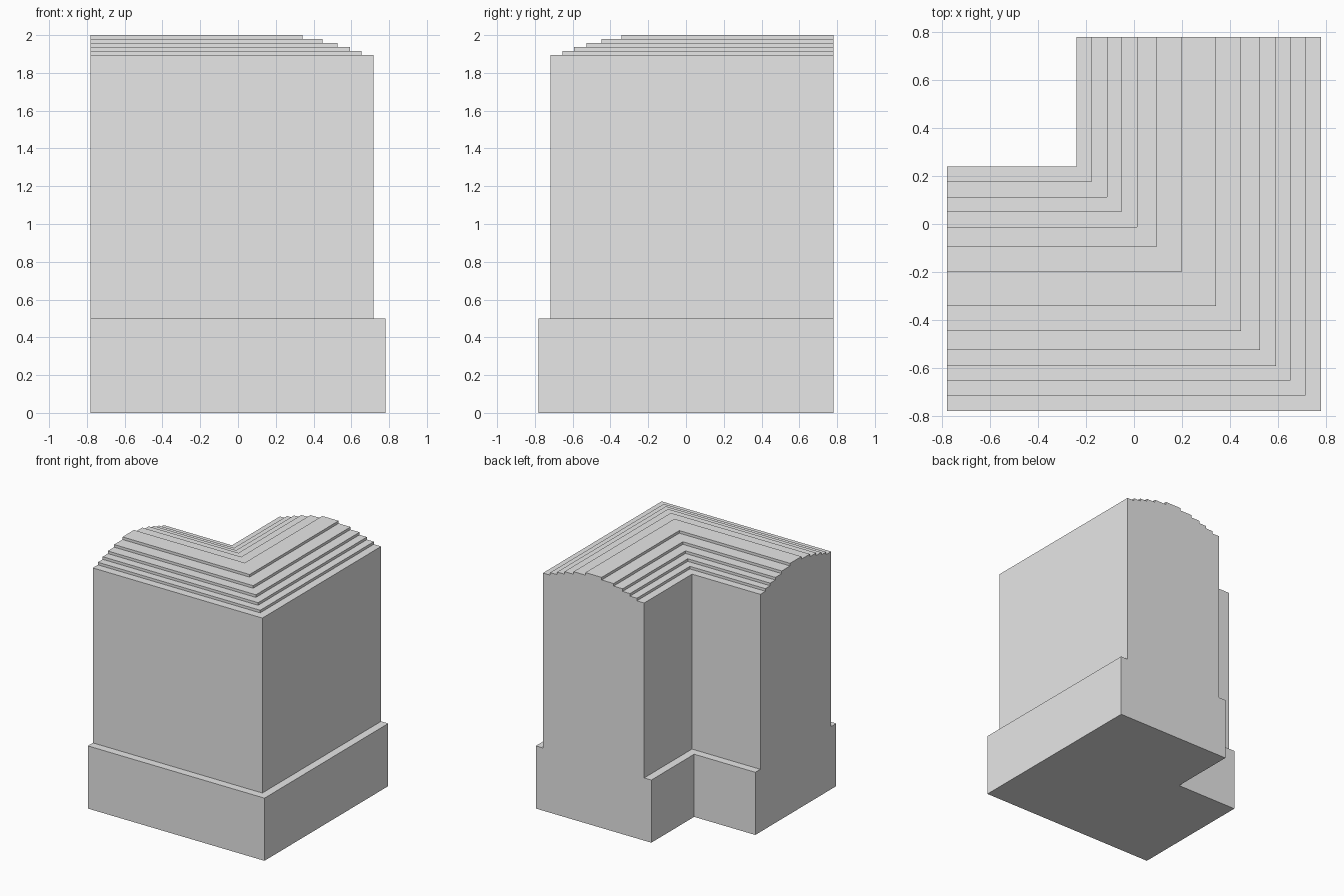
import bpy
import bmesh

cube = bpy.data.objects.get("Cube")
if cube:
    bpy.data.objects.remove(cube, do_unlink=True)

HALF = 0.78      # half of the footprint
MID = 0.27       # offset of the wall's centre line from the middle
LEDGE, EAVES, TOP = 0.5, 1.896, 2.0

# Half widths of the plinth, the wall and the shrinking roof steps
PLINTH, WALL = 0.51, 0.447
STEPS = [0.383, 0.322, 0.257, 0.177, 0.072]

# Outer half of the cross-section, from the ground up
rise = (TOP - EAVES) / len(STEPS)
half = [(PLINTH, 0), (PLINTH, LEDGE), (WALL, LEDGE), (WALL, EAVES)]
for i, width in enumerate(STEPS):
    half += [(width, EAVES + rise * i), (width, EAVES + rise * (i + 1))]

# Mirror it into a closed cross-section
section = half + [(-w, z) for w, z in reversed(half)]


def corner_sweep(name, section, material):
    """Sweep a cross-section around a mitred right-angle corner."""
    bm = bmesh.new()
    stations = (
        lambda w: (-HALF, -MID - w),
        lambda w: (MID + w, -MID - w),
        lambda w: (MID + w, HALF),
    )
    rings = [[bm.verts.new((*at(w), z)) for w, z in section] for at in stations]
    for a, b in zip(rings, rings[1:]):
        for i in range(len(section)):
            bm.faces.new((a[i - 1], a[i], b[i], b[i - 1]))
    bm.faces.new(rings[0])
    bm.faces.new(rings[-1])
    bmesh.ops.recalc_face_normals(bm, faces=bm.faces)
    mesh = bpy.data.meshes.new(name)
    bm.to_mesh(mesh)
    bm.free()
    mesh.materials.append(material)
    obj = bpy.data.objects.new(name, mesh)
    bpy.context.collection.objects.link(obj)
    return obj


# Plain grey material
grey = bpy.data.materials.new("light grey")
grey.use_nodes = True
grey.diffuse_color = (0.8, 0.8, 0.8, 1)
grey.node_tree.nodes["Principled BSDF"].inputs["Base Color"].default_value = grey.diffuse_color

# Corner wall with plinth and stepped rounded top
corner_sweep("corner_wall", section, grey)
